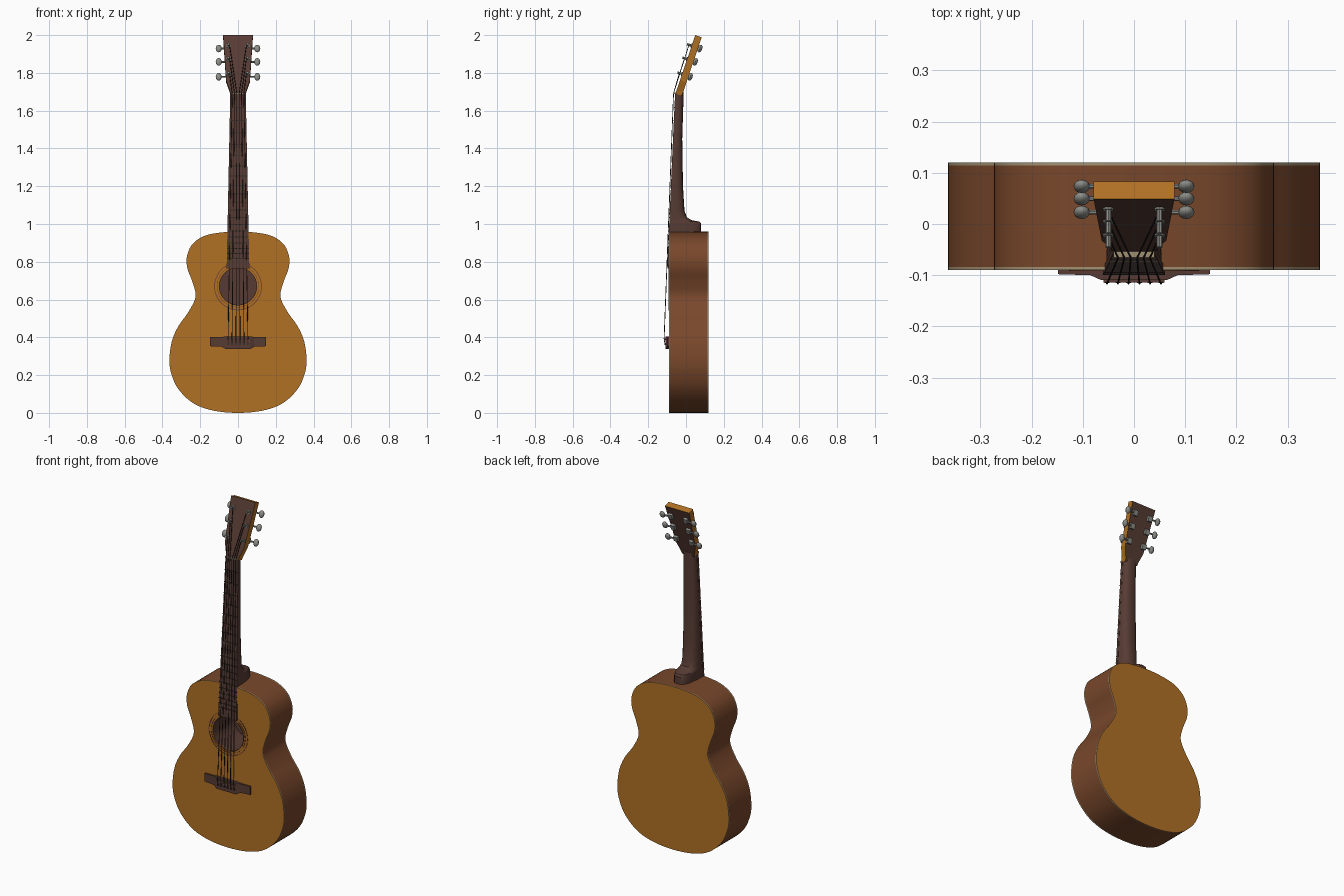
import bpy, bmesh, math
from mathutils import Matrix, Vector

if "Cube" in bpy.data.objects:
    bpy.data.objects.remove(bpy.data.objects["Cube"])


def material(name, rgb):
    m = bpy.data.materials.new(name)
    m.diffuse_color = (*rgb, 1)
    m.use_nodes = True
    m.node_tree.nodes["Principled BSDF"].inputs["Base Color"].default_value = m.diffuse_color
    return m


SPRUCE = material("golden_spruce", (0.44, 0.165, 0.018))
BROWN = material("reddish_brown_wood", (0.19, 0.064, 0.024))
DARK = material("dark_brown_wood", (0.095, 0.044, 0.034))
CREAM = material("tan_binding", (0.36, 0.28, 0.17))
METAL = material("grey_metal", (0.26, 0.26, 0.24))
WIRE = material("dark_wire", (0.035, 0.025, 0.02))


def finish(bm, name, mats, rule=None, smooth=True, matrix=None):
    """Turn a bmesh into a named object, colouring faces by a rule."""
    bmesh.ops.recalc_face_normals(bm, faces=bm.faces)
    bm.normal_update()
    if rule:
        for f in bm.faces:
            f.material_index = rule(f.calc_center_median(), f.normal)
    if matrix:
        bm.transform(matrix)
    me = bpy.data.meshes.new(name)
    bm.to_mesh(me)
    bm.free()
    for m in mats:
        me.materials.append(m)
    ob = bpy.data.objects.new(name, me)
    bpy.context.collection.objects.link(ob)
    if smooth:
        bpy.ops.object.select_all(action='DESELECT')
        ob.select_set(True)
        bpy.context.view_layer.objects.active = ob
        bpy.ops.object.shade_smooth_by_angle(angle=math.radians(35))
    return ob


def loft(rings):
    """Closed skin through rings with equal point counts."""
    bm = bmesh.new()
    vs = [[bm.verts.new(p) for p in r] for r in rings]
    n = len(vs[0])
    for a, b in zip(vs, vs[1:]):
        for i in range(n):
            bm.faces.new((a[i], a[(i + 1) % n], b[(i + 1) % n], b[i]))
    bm.faces.new(vs[0])
    bm.faces.new(vs[-1])
    return bm


def rod(bm, p, q, r, sides=6):
    p, q = Vector(p), Vector(q)
    d = q - p
    m = Matrix.Translation((p + q) / 2) @ d.to_track_quat('Z', 'Y').to_matrix().to_4x4()
    bmesh.ops.create_cone(bm, cap_ends=True, segments=sides, radius1=r, radius2=r,
                          depth=d.length, matrix=m)


def box(bm, centre, size):
    bmesh.ops.create_cube(bm, size=1, matrix=Matrix.Translation(centre) @ Matrix.Diagonal((*size, 1)))


def smooth_loop(pts, steps):
    """Closed Catmull-Rom curve through 2D points."""
    out, n = [], len(pts)
    for i in range(n):
        a, b, c, d = (Vector(pts[(i + k) % n]) for k in (-1, 0, 1, 2))
        for s in range(steps):
            t = s / steps
            out.append(0.5 * (2 * b + (c - a) * t + (2 * a - 5 * b + 4 * c - d) * t * t
                              + (3 * b - a - 3 * c + d) * t ** 3))
    return out


# Body: waisted outline with bound edges
FRONT, BACK = -0.09, 0.12
half = [(0.13, 0.012), (0.235, 0.05), (0.315, 0.125), (0.354, 0.21), (0.363, 0.285),
        (0.35, 0.38), (0.315, 0.46), (0.262, 0.535), (0.225, 0.615), (0.24, 0.69),
        (0.268, 0.765), (0.27, 0.83), (0.24, 0.895), (0.175, 0.938), (0.09, 0.955)]
loop = smooth_loop([(0, 0)] + half + [(0, 0.96)] + [(-x, z) for x, z in reversed(half)], 5)
bm = loft([[(p.x, y, max(p.y, 0)) for p in loop]
           for y in (FRONT, FRONT + 0.006, BACK - 0.006, BACK)])


def body_rule(c, n):
    if abs(n.y) > 0.7:
        return 0
    return 2 if c.y < FRONT + 0.006 or c.y > BACK - 0.006 else 1


body = finish(bm, "body", [SPRUCE, BROWN, CREAM, DARK], body_rule)

# Sound hole cut into the front
HOLE_Z = 0.67
bm = bmesh.new()
rod(bm, (0, -0.2, HOLE_Z), (0, 0.1, HOLE_Z), 0.098, 48)
cutter = finish(bm, "sound_hole_cutter", [SPRUCE, BROWN, CREAM, DARK], lambda c, n: 3, False)
cutter.hide_render = True
mod = body.modifiers.new("sound_hole", 'BOOLEAN')
mod.object, mod.operation, mod.solver = cutter, 'DIFFERENCE', 'EXACT'
bpy.context.view_layer.objects.active = body
bpy.ops.object.modifier_apply(modifier=mod.name)
bpy.data.objects.remove(cutter)


# Rosette: thin rings around the hole
def ring(name, r1, r2, mat):
    def circle(r, y):
        return [(r * math.cos(k * math.tau / 48), y, HOLE_Z + r * math.sin(k * math.tau / 48))
                for k in range(48)]
    bm = bmesh.new()
    rows = [[bm.verts.new(p) for p in circle(r, y)] for r, y in
            ((r1, FRONT), (r1, FRONT - 0.002), (r2, FRONT - 0.002), (r2, FRONT))]
    for a, b in zip(rows, rows[1:] + rows[:1]):
        for i in range(48):
            j = (i + 1) % 48
            bm.faces.new((a[i], a[j], b[j], b[i]))
    finish(bm, name, [mat])


ring("rosette_inner", 0.098, 0.102, BROWN)
ring("rosette_middle", 0.109, 0.112, BROWN)
ring("rosette_outer", 0.122, 0.127, BROWN)

# Neck and heel: D-shaped sections (z, half width, front y, back y)
sections = [(0.945, 0.054, -0.088, 0.08), (1.003, 0.054, -0.084, 0.08),
            (1.013, 0.054, -0.084, 0.07), (1.02, 0.053, -0.083, 0.03),
            (1.035, 0.053, -0.082, 0.005), (1.07, 0.052, -0.08, -0.008),
            (1.2, 0.05, -0.074, -0.016), (1.45, 0.046, -0.063, -0.02), (1.70, 0.04, -0.052, -0.012)]
rings = []
for z, w, yf, yb in sections:
    r = []
    for k in range(13):
        t = math.pi * k / 12
        c = math.cos(t)
        r.append((math.copysign(w * abs(c) ** 0.7, c) if abs(c) > 1e-6 else 0,
                  yf + (yb - yf) * math.sin(t) ** 0.8 if 0 < k < 12 else yf, z))
    rings.append(r)
finish(loft(rings), "neck", [DARK])


# Fretboard, frets and nut follow the tilted neck front
def board_y(z):
    return -0.099 + (z - 0.77) * 0.041 / 0.92


def board_w(z):
    return 0.06 - (z - 0.77) * 0.019 / 0.92


rings = [[(-board_w(z), board_y(z), z), (board_w(z), board_y(z), z),
          (board_w(z), max(board_y(z), -0.09) + 0.014, z), (-board_w(z), max(board_y(z), -0.09) + 0.014, z)]
         for z in (0.765, 0.97, 1.69)]
finish(loft(rings), "fretboard", [DARK], smooth=False)

bm = bmesh.new()
for i in range(1, 20):
    z = 0.38 + 1.31 * 2 ** (-i / 12)
    if z > 0.78:
        box(bm, (0, board_y(z), z), (2 * board_w(z), 0.005, 0.005))
finish(bm, "frets", [WIRE], smooth=False)
bm = bmesh.new()
box(bm, (0, -0.058, 1.692), (0.08, 0.014, 0.009))
finish(bm, "nut", [CREAM], smooth=False)

# Headstock, tilted back: golden edges, dark faces
TILT = math.atan2(0.105, 0.31)
HEAD = Matrix.Translation((0, -0.056, 1.69)) @ Matrix.Rotation(-TILT, 4, 'X')
side = [(0.04, 0), (0.044, 0.02), (0.063, 0.075), (0.079, 0.327)]
outline = side + [(-x, u) for x, u in reversed(side)]
finish(loft([[(x, w, u) for x, u in outline] for w in (0, 0.036)]), "headstock",
       [DARK, SPRUCE], lambda c, n: 0 if abs(n.y) > 0.5 else 1, False, HEAD)

# Tuners: post, bushing, gear case, shaft and knob, three per side
bm = bmesh.new()
POSTS = (0.11, 0.193, 0.268)
for s in (-1, 1):
    for u in POSTS:
        x = 0.05 * s
        rod(bm, (x, -0.026, u), (x, 0.04, u), 0.006, 10)
        rod(bm, (x, -0.004, u), (x, 0.001, u), 0.011, 10)
        box(bm, (x, 0.043, u), (0.026, 0.016, 0.03))
        rod(bm, (x, 0.046, u), (0.095 * s, 0.046, u), 0.005, 8)
        bmesh.ops.create_uvsphere(bm, u_segments=12, v_segments=8, radius=1, matrix=Matrix.Translation(
            (0.102 * s, 0.046, u)) @ Matrix.Diagonal((0.016, 0.012, 0.021, 1)))
finish(bm, "tuners", [METAL], matrix=HEAD)

# Bridge: thick belly tapering to thin wings (x, top z, bottom z, front y)
half = [(0.148, 0.402, 0.353, -0.098), (0.085, 0.402, 0.35, -0.1),
        (0.065, 0.405, 0.338, -0.109)]
stations = [(-x, a, b, y) for x, a, b, y in half] + half[::-1]
finish(loft([[(x, FRONT + 0.002, b), (x, y, b), (x, y, a), (x, FRONT + 0.002, a)]
             for x, a, b, y in stations]), "bridge", [DARK], smooth=False)
bm = bmesh.new()
box(bm, (0, -0.11, 0.39), (0.12, 0.008, 0.006))
finish(bm, "saddle", [DARK], smooth=False)

# Bridge pins and strings
pins, strings = bmesh.new(), bmesh.new()
for i in range(6):
    k = i - 2.5
    xb, xn, s = k * 0.021, k * 0.0125, 1 if k > 0 else -1
    rod(pins, (xb, -0.105, 0.365), (xb, -0.115, 0.365), 0.005, 8)
    u = POSTS[int(3 - abs(k) - 0.5)]
    saddle, nut = Vector((xb, -0.116, 0.39)), Vector((xn, -0.066, 1.692))
    rod(strings, (xb, -0.111, 0.365), saddle, 0.002)
    rod(strings, saddle, nut, 0.002)
    rod(strings, nut, HEAD @ Vector((0.045 * s, -0.015, u)), 0.002)
finish(pins, "bridge_pins", [WIRE])
finish(strings, "strings", [WIRE])
